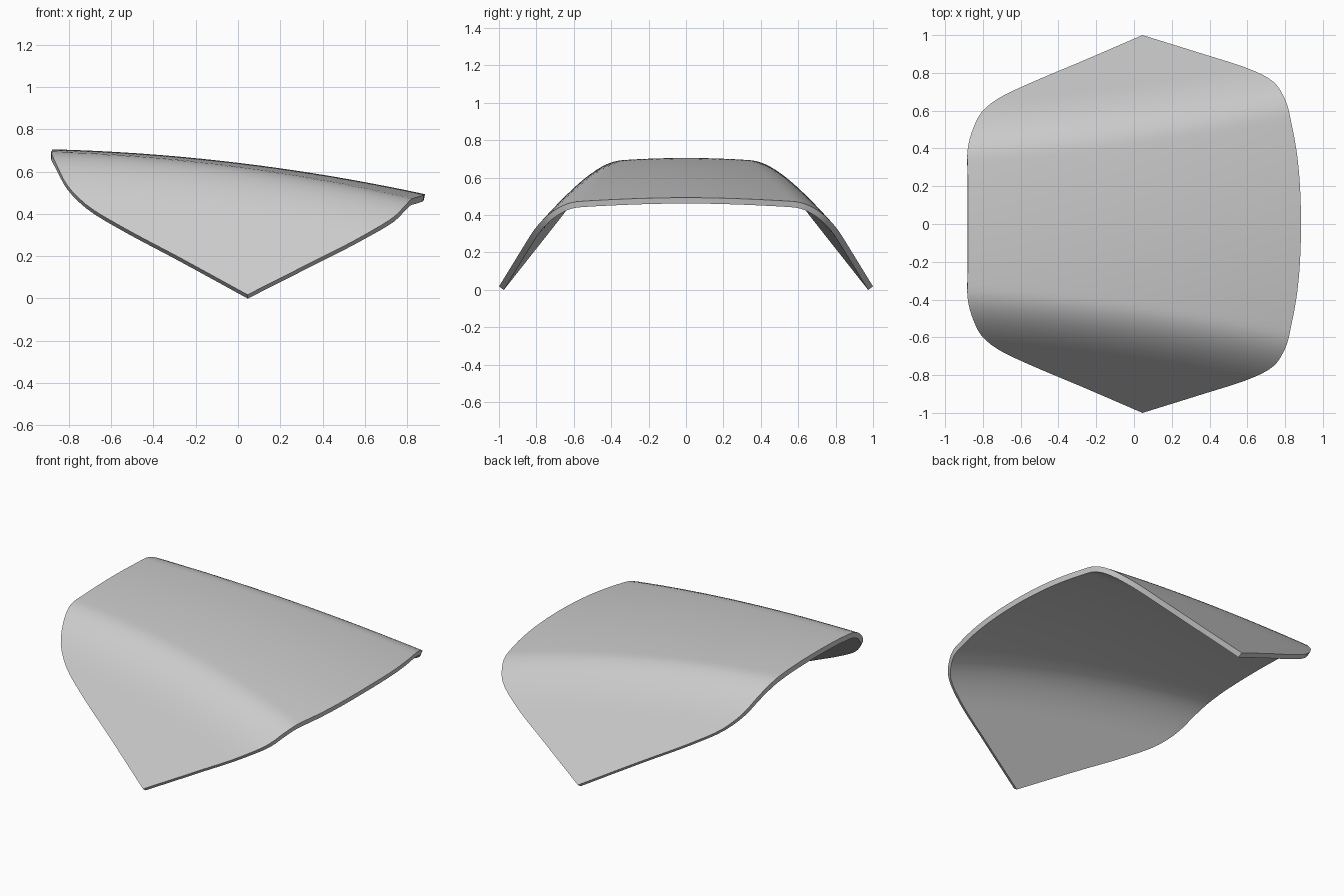
import bpy, bmesh, math

if "Cube" in bpy.data.objects:
    bpy.data.objects.remove(bpy.data.objects["Cube"], do_unlink=True)

THICK = 0.032
ROWS, COLS = 48, 40

# Plan outline as (y, x) for the two end edges, from the middle to the tip
REAR = [(0, -0.88), (0.25, -0.88), (0.4, -0.88), (0.51, -0.85), (0.6, -0.8),
        (0.67, -0.71), (0.746, -0.55), (0.86, -0.28), (1, 0.045)]
FRONT = [(0, 0.884), (0.31, 0.87), (0.52, 0.836), (0.68, 0.79), (0.767, 0.72),
         (0.825, 0.6), (0.905, 0.35), (1, 0.045)]


def edge_x(points, y):
    """Smooth curve through the outline points."""
    n = len(points)
    slope = lambda a, b: (points[b][1] - points[a][1]) / (points[b][0] - points[a][0])
    i = max(k for k in range(n - 1) if points[k][0] <= y)
    (y0, x0), (y1, x1) = points[i], points[i + 1]
    h, t = y1 - y0, (y - y0) / (y1 - y0)
    m0 = 0.5 * (slope(i - 1, i) + slope(i, i + 1)) if i else 0
    m1 = 0.5 * (slope(i, i + 1) + slope(i + 1, i + 2)) if i + 2 < n else slope(i, i + 1)
    return ((2*t**3 - 3*t*t + 1) * x0 + (t**3 - 2*t*t + t) * h * m0
            + (3*t*t - 2*t**3) * x1 + (t**3 - t*t) * h * m1)


def height(x, y):
    """Gently domed roof blended into a sloping side."""
    s = x + 0.88
    roof = 0.705 - 0.025 * s - 0.054 * s * s - 0.1 * y * y
    side = 0.018 + 0.065 * (x - 0.045) + 1.42 * (1 - abs(y))
    blend = 0.2
    h = max(blend - abs(roof - side), 0) / blend
    return min(roof, side) - h * h * blend / 4


# Curved sheet
bm = bmesh.new()
grid = []
for r in range(-ROWS, ROWS + 1):
    y = math.copysign(math.sin(abs(r) / ROWS * math.pi / 2) ** 0.9, r)
    a, b = edge_x(REAR, abs(y)), edge_x(FRONT, abs(y))
    xs = [a + (b - a) * c / COLS for c in range(COLS + 1)]
    grid.append([bm.verts.new((x, y, height(x, y))) for x in xs])
for low, high in zip(grid, grid[1:]):
    for c in range(COLS):
        bm.faces.new((low[c], low[c + 1], high[c + 1], high[c]))
bmesh.ops.remove_doubles(bm, verts=bm.verts, dist=0.0001)
bmesh.ops.recalc_face_normals(bm, faces=bm.faces)
if sum(f.normal.z for f in bm.faces) < 0:
    bmesh.ops.reverse_faces(bm, faces=bm.faces)
mesh = bpy.data.meshes.new("curved_panel")
bm.to_mesh(mesh)
bm.free()
panel = bpy.data.objects.new("curved_panel", mesh)
bpy.context.collection.objects.link(panel)

# Panel colour
grey = bpy.data.materials.new("light_grey")
grey.use_nodes = True
colour = (0.6, 0.6, 0.6, 1)
grey.diffuse_color = colour
grey.node_tree.nodes["Principled BSDF"].inputs["Base Color"].default_value = colour
mesh.materials.append(grey)

# Thickness below the outer surface, with crisp rims
solid = panel.modifiers.new("thickness", "SOLIDIFY")
solid.thickness = THICK
solid.offset = -1
bpy.context.view_layer.objects.active = panel
panel.select_set(True)
bpy.ops.object.modifier_apply(modifier=solid.name)
bpy.ops.object.shade_smooth_by_angle(angle=math.radians(35))
